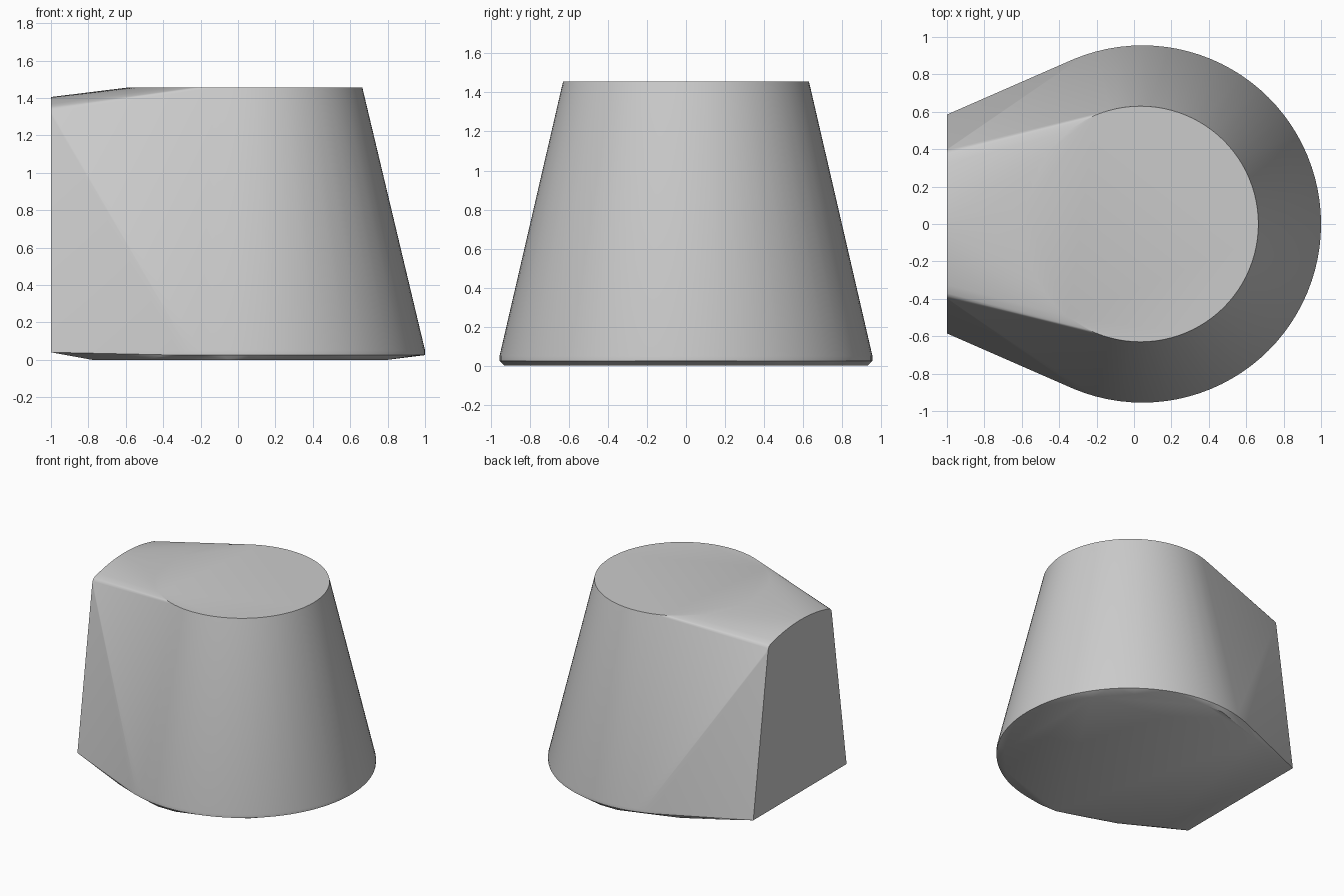
import bpy, bmesh, math

cube = bpy.data.objects.get("Cube")
if cube:
    bpy.data.objects.remove(cube, do_unlink=True)

grey = bpy.data.materials.new("plain grey")
grey.use_nodes = True
colour = (0.6, 0.6, 0.6, 1)
grey.diffuse_color = colour
grey.node_tree.nodes["Principled BSDF"].inputs["Base Color"].default_value = colour


def ring(radius, centre_x, z, sides=96):
    """Points of a level circle."""
    return [(centre_x + radius * math.cos(2 * math.pi * i / sides),
             radius * math.sin(2 * math.pi * i / sides), z) for i in range(sides)]


def mirrored(points):
    """Points on both sides of the y = 0 plane."""
    return [(x, side * y, z) for x, y, z in points for side in (1, -1)]


# Tapered round body: crown and rim
points = ring(0.63, 0.035, 1.455) + ring(0.955, 0.045, 0.05) + ring(0.955, 0.045, 0.025)

# Flat end: lower corners, rounded shoulders and arched top
points += mirrored([(-1, 0.585, 0.04), (-1, 0.40, 1.31), (-1, 0.396, 1.33), (-1, 0.385, 1.345)])
for i in range(-8, 9):
    y = 0.37 * i / 8
    points.append((-1, y, 1.405 - 0.05 * (y / 0.37) ** 2))

# Faceted base
points += mirrored([(0.8, 0.5, 0), (0.6, 0.72, 0), (0.1, 0.93, 0),
                    (-0.05, 0.93, 0), (-0.5, 0.78, 0), (-0.78, 0.62, 0)])

# Skin the sections into one solid
bm = bmesh.new()
for p in points:
    bm.verts.new(p)
hull = bmesh.ops.convex_hull(bm, input=bm.verts[:])
loose = {v for v in hull["geom_interior"] + hull["geom_unused"] if isinstance(v, bmesh.types.BMVert)}
bmesh.ops.delete(bm, geom=list(loose), context='VERTS')
bmesh.ops.dissolve_limit(bm, angle_limit=math.radians(0.2), verts=bm.verts[:], edges=bm.edges[:])
bmesh.ops.recalc_face_normals(bm, faces=bm.faces[:])
mesh = bpy.data.meshes.new("tapered_body")
bm.to_mesh(mesh)
bm.free()

body = bpy.data.objects.new("tapered_body", mesh)
bpy.context.collection.objects.link(body)
mesh.materials.append(grey)
bpy.ops.object.select_all(action='DESELECT')
body.select_set(True)
bpy.context.view_layer.objects.active = body
bpy.ops.object.shade_smooth_by_angle(angle=math.radians(30))
